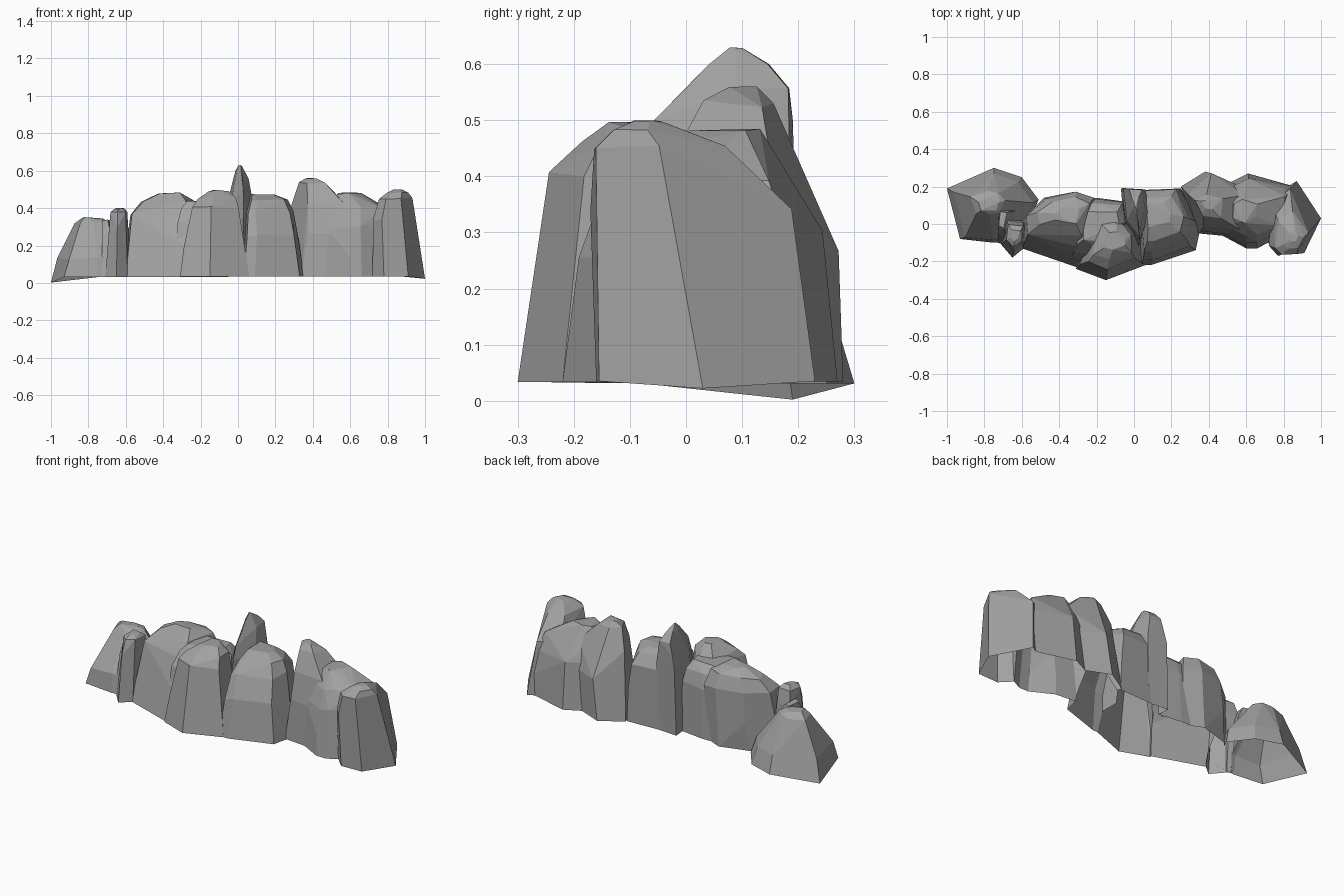
import bpy, bmesh, random

random.seed(11)
rocks = []
grey = bpy.data.materials.new("dark_rock")
grey.diffuse_color = (0.36, 0.36, 0.36, 1)


def rock(name, foot, levels, jitter=0.01):
    """Faceted boulder: the footprint is refitted to a box (z, x0, x1, y0, y1) at each level."""
    base = 0.031 + 0.0004 * len(rocks)
    pts = [(p[0], p[1], p[2] if len(p) > 2 else base) for p in foot]
    xs, ys = [p[0] for p in foot], [p[1] for p in foot]
    ax, bx, ay, by = min(xs), max(xs), min(ys), max(ys)
    for z, x0, x1, y0, y1 in levels:
        for p in foot:
            r = lambda: random.uniform(-jitter, jitter)
            pts.append((x0 + (p[0] - ax) / (bx - ax) * (x1 - x0) + r() * 0.6,
                        y0 + (p[1] - ay) / (by - ay) * (y1 - y0) + r() * 0.6,
                        z + r()))
    bm = bmesh.new()
    for p in pts:
        bm.verts.new(p)
    bmesh.ops.convex_hull(bm, input=bm.verts[:])
    bmesh.ops.delete(bm, geom=[v for v in bm.verts if not v.link_faces], context='VERTS')
    bmesh.ops.dissolve_limit(bm, angle_limit=0.12, verts=bm.verts[:], edges=bm.edges[:])
    bmesh.ops.recalc_face_normals(bm, faces=bm.faces[:])
    me = bpy.data.meshes.new(name)
    bm.to_mesh(me)
    bm.free()
    me.materials.append(grey)
    ob = bpy.data.objects.new(name, me)
    bpy.context.collection.objects.link(ob)
    rocks.append(ob)


# Low rock at the left end
rock("left_end_rock",
     [(-1, .19, .002), (-.75, .30), (-.60, .25), (-.51, .13), (-.60, -.08), (-.75, -.10), (-.93, -.08)],
     [(.13, -.965, -.54, -.09, .27), (.325, -.87, -.69, .05, .18), (.345, -.83, -.72, .07, .14)], .007)

# Thin pillar beside it, with a smaller shard
rock("thin_pillar",
     [(-.65, -.18), (-.59, -.13), (-.57, .02), (-.70, .04), (-.71, -.11)],
     [(.30, -.69, -.59, -.15, .02), (.375, -.68, -.59, -.12, 0), (.40, -.66, -.61, -.09, -.03)], .006)
rock("small_shard",
     [(-.73, -.10), (-.66, -.12), (-.60, .08), (-.72, .10)],
     [(.26, -.73, -.64, -.07, .08), (.335, -.72, -.68, -.02, .07)], .006)

# Left boulder
rock("left_boulder",
     [(-.60, -.13), (-.42, -.19), (-.28, -.24), (-.22, .12), (-.33, .17), (-.50, .12), (-.62, .0)],
     [(.20, -.60, -.22, -.19, .18), (.36, -.58, -.21, -.13, .17),
      (.44, -.52, -.24, -.06, .14), (.475, -.43, -.29, -.0, .10)])

# Saddle between left boulder and spire
rock("saddle",
     [(-.34, -.20), (-.20, -.22), (-.03, -.02), (-.05, .12), (-.20, .14), (-.33, .14)],
     [(.32, -.32, -.04, -.17, .13), (.40, -.30, -.05, -.12, .11), (.435, -.27, -.08, -.09, .07)], .006)

# Front centre boulder
rock("centre_boulder",
     [(-.15, -.30), (.06, -.22), (.05, -.05), (-.08, .08), (-.22, .06), (-.31, -.24)],
     [(.18, -.29, .03, -.27, .06), (.40, -.25, .0, -.245, .03),
      (.455, -.22, -.01, -.19, .0), (.49, -.16, -.05, -.14, -.04)])

# Tall spire
rock("spire",
     [(-.07, .19), (.05, .18), (.07, .02), (.02, -.15), (-.05, -.02)],
     [(.43, -.06, .08, -.09, .19), (.50, -.035, .065, -.06, .19), (.56, -.025, .055, .0, .185),
      (.60, -.015, .035, .04, .15), (.625, .0, .02, .08, .10)], .005)

# Right centre boulder
rock("right_centre_boulder",
     [(.03, -.22), (.09, -.22), (.33, -.14), (.36, .0), (.25, .19), (.0, .18)],
     [(.25, .02, .33, -.19, .185), (.38, .03, .30, -.14, .18),
      (.44, .05, .27, -.09, .15), (.467, .06, .20, -.02, .11)])

# Peaked boulder
rock("peaked_boulder",
     [(.34, -.05), (.43, -.05), (.55, -.07), (.57, .20), (.38, .28), (.25, .20)],
     [(.27, .29, .58, -.06, .27), (.42, .29, .59, -.03, .21),
      (.53, .325, .48, .03, .16), (.555, .365, .42, .08, .13)])

# Right boulder
rock("right_boulder",
     [(.45, -.05), (.60, -.13), (.66, -.13), (.83, -.04), (.86, .20), (.61, .27), (.47, .20)],
     [(.15, .46, .85, -.13, .265), (.30, .46, .84, -.10, .24),
      (.40, .48, .81, -.06, .19), (.475, .53, .66, .01, .13)])

# Rock at the right end
rock("right_end_rock",
     [(.78, -.16), (.91, -.155), (1, .03, .022), (.94, .08, .012), (.87, .23), (.74, .15), (.72, -.10)],
     [(.34, .72, .94, -.17, .19), (.45, .755, .93, -.165, .07),
      (.48, .80, .91, -.13, .0), (.497, .83, .88, -.09, -.04)], .005)

# Fuse every rock into one wall
wall = rocks[0]
bpy.context.view_layer.objects.active = wall
for other in rocks[1:]:
    mod = wall.modifiers.new("fuse", 'BOOLEAN')
    mod.operation, mod.solver, mod.object = 'UNION', 'EXACT', other
    bpy.ops.object.modifier_apply(modifier=mod.name)
    bpy.data.objects.remove(other)
wall.name = "rock_wall"

# Open underside
bm = bmesh.new()
bm.from_mesh(wall.data)
bm.normal_update()
under = [f for f in bm.faces if max(v.co.z for v in f.verts) < 0.045
         or (f.normal.z < -0.7 and f.calc_center_median().z < 0.06)]
bmesh.ops.delete(bm, geom=under, context='FACES')
bm.to_mesh(wall.data)
bm.free()
